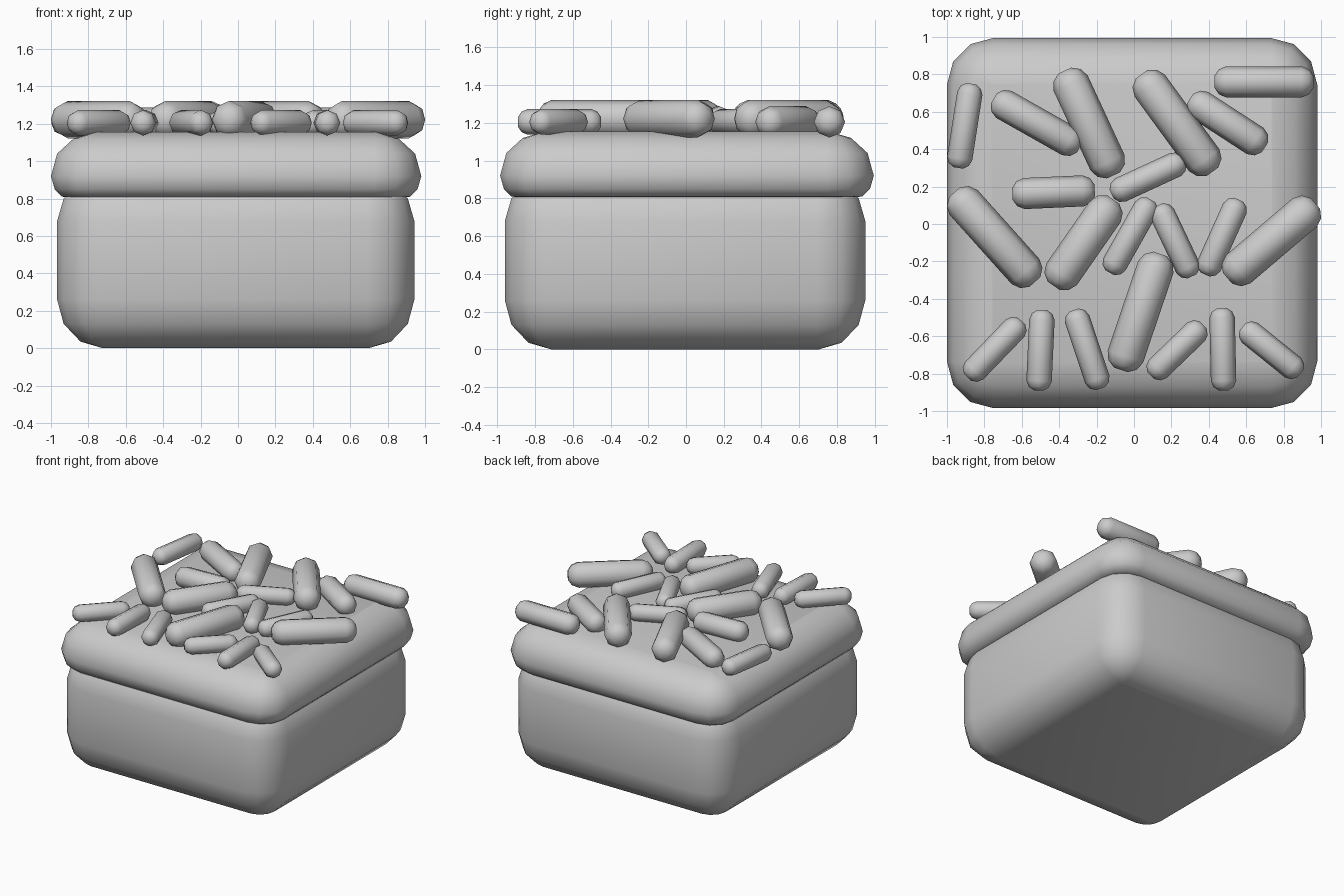
import bpy
import bmesh
from math import sin, cos, pi, radians
from mathutils import Vector

old_cube = bpy.data.objects.get("Cube")
if old_cube:
    bpy.data.objects.remove(old_cube, do_unlink=True)

grey = bpy.data.materials.new("light_grey")
grey.use_nodes = True
grey.diffuse_color = (0.6, 0.6, 0.6, 1)
grey.node_tree.nodes["Principled BSDF"].inputs["Base Color"].default_value = grey.diffuse_color


def loft(name, rings, sharp_angle):
    """Skin a stack of equal-length point rings and cap both ends."""
    bm = bmesh.new()
    loops = [[bm.verts.new(point) for point in ring] for ring in rings]
    count = len(loops[0])
    for low, high in zip(loops, loops[1:]):
        for i in range(count):
            j = (i + 1) % count
            bm.faces.new((low[i], low[j], high[j], high[i]))
    bm.faces.new(loops[0][::-1])
    bm.faces.new(loops[-1])
    bmesh.ops.recalc_face_normals(bm, faces=bm.faces)
    mesh = bpy.data.meshes.new(name)
    bm.to_mesh(mesh)
    bm.free()
    mesh.materials.append(grey)
    obj = bpy.data.objects.new(name, mesh)
    bpy.context.collection.objects.link(obj)
    bpy.ops.object.select_all(action="DESELECT")
    obj.select_set(True)
    bpy.context.view_layer.objects.active = obj
    bpy.ops.object.shade_smooth_by_angle(angle=radians(sharp_angle))
    return obj


def rounded_square(half, inset, z, centre, radius=0.25, steps=3):
    """Ring with rounded corners, moved inwards by the inset."""
    ring = []
    core = half - radius
    for corner in range(4):
        mid = pi / 4 + corner * pi / 2
        cx, cy = (core * (1 if f(mid) > 0 else -1) for f in (cos, sin))
        for step in range(steps + 1):
            a = corner * pi / 2 + step * pi / 2 / steps
            ring.append((centre[0] + cx + (radius - inset) * cos(a),
                         centre[1] + cy + (radius - inset) * sin(a), z))
    return ring


def rounded_box(name, half, centre, profile):
    loft(name, [rounded_square(half, d, z, centre) for d, z in profile], 50)


# Box body, rounded at the bottom and the top
rounded_box("box_body", 0.955, (-0.012, -0.005), [
    (0.245, 0), (0.125, 0.035), (0.035, 0.13), (0, 0.26),
    (0, 0.68), (0.035, 0.8), (0.09, 0.86)])

# Overhanging soft lid
rounded_box("lid", 0.99, (-0.01, 0.005), [
    (0.11, 0.805), (0.06, 0.81), (0.02, 0.85), (0, 0.92),
    (0.033, 1.04), (0.12, 1.12), (0.24, 1.155)])


def sprinkle(name, start, end, radius, z, sides=8):
    """Lying capsule with faceted round ends."""
    a, b = Vector((*start, z)), Vector((*end, z))
    along = (b - a).normalized()
    across = Vector((-along.y, along.x, 0))
    up = Vector((0, 0, 1))
    half_profile = [(0, 0.38), (0.28, 0.8), (0.75, 1)]
    stations = [(a + along * d * radius, r) for d, r in half_profile]
    stations += [(b - along * d * radius, r) for d, r in reversed(half_profile)]
    angles = [2 * pi * i / sides for i in range(sides)]
    loft(name, [[p + (across * cos(t) + up * sin(t)) * r * radius for t in angles]
                for p, r in stations], 60)


# Sprinkles by size: radius, height, then end points in hundredths
sprinkles = {
    "large_sprinkle": (0.1, 1.222, [
        (-37, 82, -11, 26), (4, 80, 42, 28), (-96, 17, -53, -31),
        (-11, 13, -43, -33), (97, 11, 50, -29), (14, -16, -7, -78)]),
    "medium_sprinkle": (0.083, 1.205, [
        (-75, 67, -29, 41), (30, 67, 70, 41), (43, 76, 96, 76), (-65, 16, -21, 18)]),
    "small_sprinkle": (0.068, 1.205, [
        (-87, 75, -94, 30), (-12, 16, 27, 34), (9, 13, -13, -26),
        (13, 10, 31, -28), (56, 13, 38, -27), (-60, -52, -89, -82),
        (-49, -46, -51, -89), (-32, -46, -18, -88), (37, -54, 9, -81),
        (47, -45, 48, -89), (58, -55, 89, -80)]),
}
for size, (radius, height, ends) in sprinkles.items():
    for number, (x1, y1, x2, y2) in enumerate(ends, 1):
        sprinkle(f"{size}_{number}", (x1 / 100, y1 / 100), (x2 / 100, y2 / 100),
                 radius, height)
